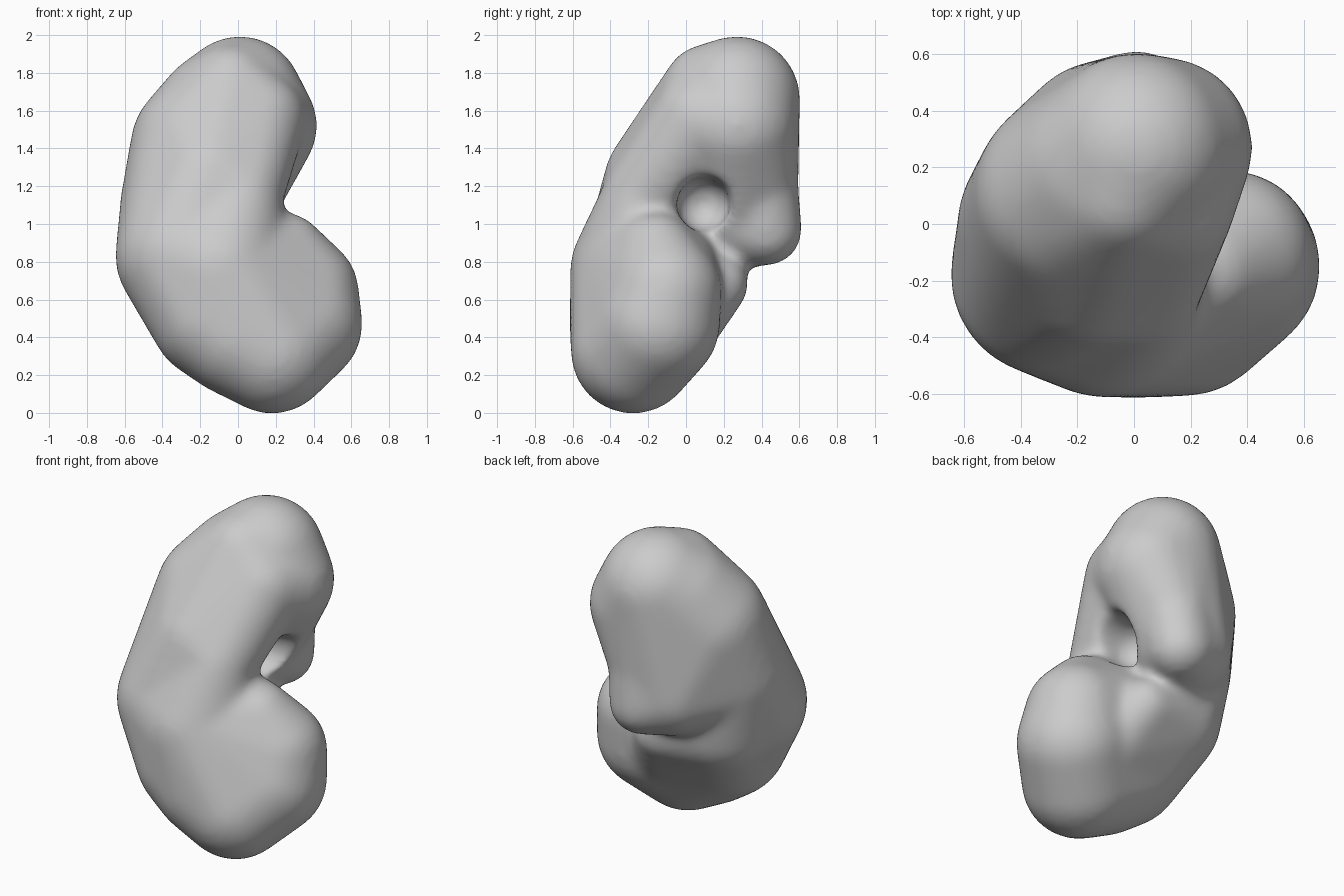
import bpy
import bmesh
from mathutils import Vector

cube = bpy.data.objects.get("Cube")
if cube:
    bpy.data.objects.remove(cube, do_unlink=True)

# Named balls (x, y, z, radius) that stake out the organ's volume
BALLS = {
    "crown": (0.01, 0.27, 1.66, 0.335),
    "crown_front": (-0.04, 0.11, 1.72, 0.23),
    "crown_side": (-0.1, 0.19, 1.58, 0.335),
    "upper_bulge": (0.1, 0.27, 1.52, 0.32),
    "shoulder": (-0.2, 0.1, 1.41, 0.37),
    "chest": (-0.15, -0.11, 1.22, 0.325),
    "neck": (0.1, 0.08, 1.55, 0.26),
    "spine": (-0.28, 0.0, 1.1, 0.345),
    "waist_front": (0.02, -0.22, 1.15, 0.22),
    "back_wall": (-0.12, 0.29, 1.05, 0.285),
    "lip_middle": (0.02, 0.385, 1.2, 0.21),
    "lip_end": (0.01, 0.425, 0.97, 0.19),
    "flank": (-0.29, -0.18, 0.83, 0.36),
    "belly": (-0.1, -0.25, 0.75, 0.365),
    "low_side": (-0.12, -0.25, 0.52, 0.35),
    "low_front": (0.0, -0.28, 0.42, 0.335),
    "base": (0.18, -0.28, 0.325, 0.33),
    "low_bulge": (0.33, -0.15, 0.47, 0.33),
    "low_lobe": (0.34, -0.11, 0.64, 0.3),
    "lobe_top": (0.25, -0.16, 0.85, 0.21),
    "nub": (0.05, 0.165, 0.68, 0.165),
    "low_fill": (0.15, -0.05, 0.5, 0.24),
    "low_back": (-0.24, -0.02, 0.77, 0.33),
    "side_bump": (-0.43, -0.22, 1.12, 0.12),
    "hollow_mouth": (0.38, 0.1, 1.12, 0.15),
    "hollow_end": (0.09, 0.09, 1.1, 0.14),
}

# Each lobe is the skin stretched round a few balls
LOBES = [
    ("crown", "crown_front", "crown_side", "upper_bulge", "shoulder"),
    ("crown_front", "neck", "shoulder", "chest", "waist_front"),
    ("upper_bulge", "neck"),
    ("shoulder", "chest", "spine", "flank", "waist_front"),
    ("crown", "crown_side", "shoulder", "spine", "back_wall"),
    ("waist_front", "flank", "belly"),
    ("crown", "upper_bulge", "lip_middle", "back_wall"),
    ("lip_middle", "lip_end", "back_wall"),
    ("flank", "belly", "low_side", "low_front", "base", "low_bulge", "low_lobe", "lobe_top"),
    ("low_back", "nub", "low_fill", "low_side"),
    ("low_back", "spine", "flank"),
    ("side_bump", "spine"),
]


def add_lobe(target, names):
    bm = bmesh.new()
    for name in names:
        x, y, z, r = BALLS[name]
        ball = bmesh.ops.create_icosphere(bm, subdivisions=4, radius=r)
        bmesh.ops.translate(bm, verts=ball["verts"], vec=Vector((x, y, z)))
    points = [v.co.copy() for v in bm.verts]
    bm.clear()
    for p in points:
        bm.verts.new(p)
    bmesh.ops.convex_hull(bm, input=bm.verts[:])
    loose = [v for v in bm.verts if not v.link_faces]
    bmesh.ops.delete(bm, geom=loose, context="VERTS")
    bmesh.ops.recalc_face_normals(bm, faces=bm.faces[:])
    skin = bpy.data.meshes.new("lobe_skin")
    bm.to_mesh(skin)
    bm.free()
    target.from_mesh(skin)
    bpy.data.meshes.remove(skin)


def build(name, lobes):
    bm = bmesh.new()
    for lobe in lobes:
        add_lobe(bm, lobe)
    mesh = bpy.data.meshes.new(name)
    bm.to_mesh(mesh)
    bm.free()
    obj = bpy.data.objects.new(name, mesh)
    bpy.context.collection.objects.link(obj)
    return obj


def add_remesh(obj, name):
    mod = obj.modifiers.new(name, "REMESH")
    mod.mode = "VOXEL"
    mod.voxel_size = 0.022
    mod.use_smooth_shade = True


body = build("organ_body", LOBES)

# Cutter for the hollow between the lobes
hollow = build("hollow_cutter", [("hollow_mouth", "hollow_end")])
hollow.hide_render = True
hollow.hide_viewport = True

# Fuse the lobes, carve the hollow and soften the seams
add_remesh(body, "fuse")
carve = body.modifiers.new("carve", "BOOLEAN")
carve.operation = "DIFFERENCE"
carve.solver = "EXACT"
carve.object = hollow
add_remesh(body, "even_out")
soften = body.modifiers.new("soften", "SMOOTH")
soften.factor = 0.5
soften.iterations = 18

# Plain grey
grey = bpy.data.materials.new("plain_grey")
grey.use_nodes = True
colour = (0.6, 0.6, 0.6, 1.0)
grey.diffuse_color = colour
grey.node_tree.nodes["Principled BSDF"].inputs["Base Color"].default_value = colour
body.data.materials.append(grey)
